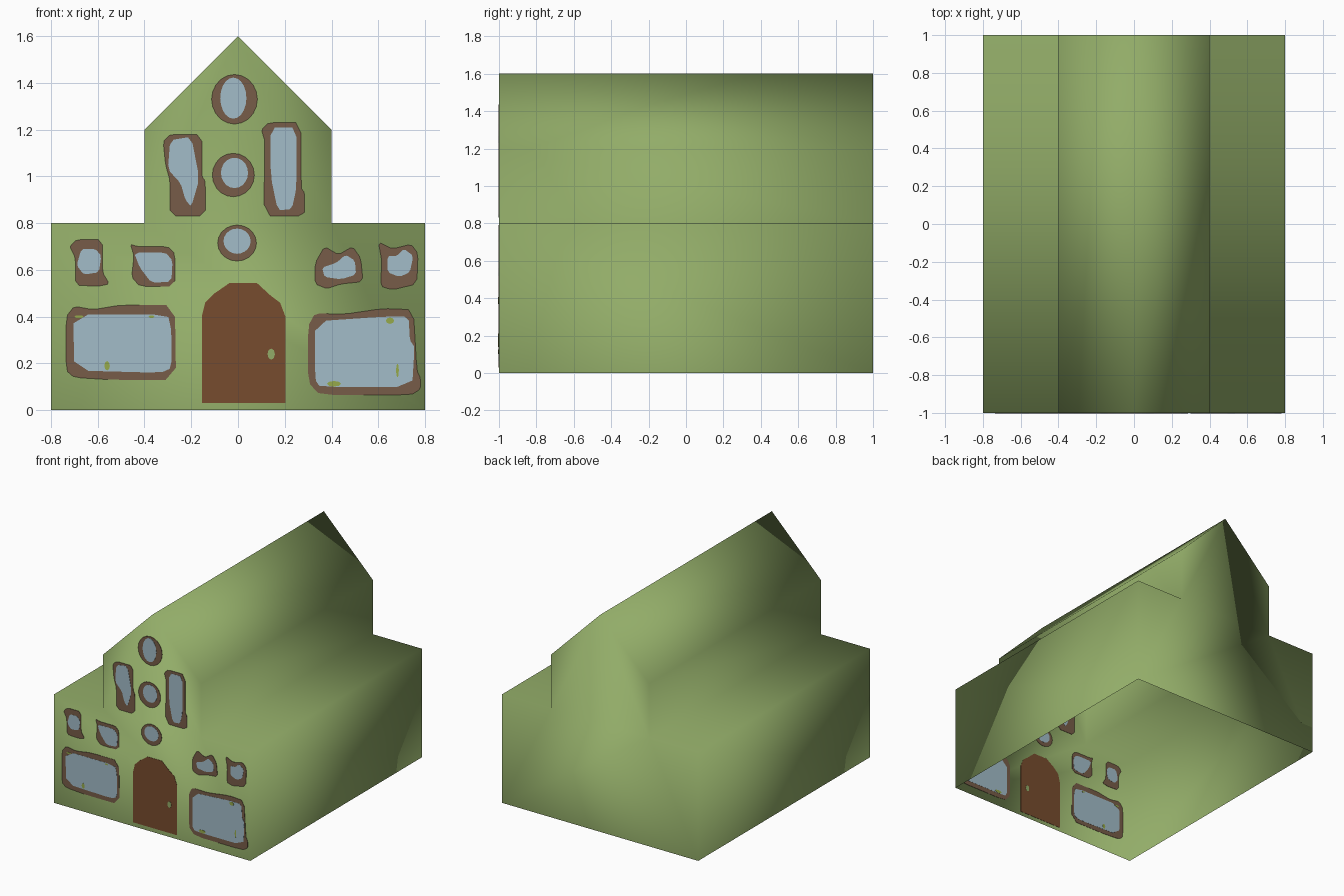
import bpy
import bmesh
from math import cos, sin, tau

cube = bpy.data.objects.get("Cube")
if cube:
    bpy.data.objects.remove(cube, do_unlink=True)


def linear(channel):
    c = channel / 255
    return c / 12.92 if c <= 0.04045 else ((c + 0.055) / 1.055) ** 2.4


def make_material(name, red, green, blue):
    mat = bpy.data.materials.new(name)
    mat.use_nodes = True
    colour = (linear(red), linear(green), linear(blue), 1)
    mat.diffuse_color = colour
    mat.node_tree.nodes["Principled BSDF"].inputs["Base Color"].default_value = colour
    return mat


WALL = make_material("wall green", 146, 172, 104)
TRIM = make_material("frame brown", 119, 92, 72)
GLASS = make_material("glass blue", 162, 188, 200)
DOOR = make_material("door brown", 119, 76, 46)
MOSS = make_material("moss green", 150, 170, 75)


def extrude_outline(name, outline, y_front, y_back, mat, open_bottom=False):
    """Extrude an (x, z) outline along y; the first edge can be left open."""
    bm = bmesh.new()
    front = [bm.verts.new((x, y_front, z)) for x, z in outline]
    back = [bm.verts.new((x, y_back, z)) for x, z in outline]
    bm.faces.new(front)
    bm.faces.new(back[::-1])
    for i in range(len(outline)):
        if open_bottom and i == 0:
            continue
        j = (i + 1) % len(outline)
        bm.faces.new((front[j], front[i], back[i], back[j]))
    if not open_bottom:
        bmesh.ops.recalc_face_normals(bm, faces=bm.faces[:])
    mesh = bpy.data.meshes.new(name)
    bm.to_mesh(mesh)
    bm.free()
    mesh.materials.append(mat)
    obj = bpy.data.objects.new(name, mesh)
    bpy.context.collection.objects.link(obj)
    return obj


def soften(points):
    """Trim each corner of an outline to give a hand-painted edge."""
    result = []
    for i, (x, z) in enumerate(points):
        for nx, nz in (points[i - 1], points[(i + 1) % len(points)]):
            result.append((x + (nx - x) * 0.16, z + (nz - z) * 0.16))
    return result


def plate(name, outline, mat, half):
    # The plate straddles the thin front wall, so it shows on both sides
    return extrude_outline(name, outline, -1 - half, -1 + half, mat)


def ellipse(x, z, rx, rz, count=20):
    return [(x + rx * cos(tau * i / count), z + rz * sin(tau * i / count))
            for i in range(count)]


def window(name, frame, glass):
    plate(name + "_frame", soften(frame), TRIM, 0.002)
    plate(name + "_glass", soften(glass), GLASS, 0.003)


def round_window(name, frame, glass):
    plate(name + "_frame", ellipse(*frame), TRIM, 0.002)
    plate(name + "_glass", ellipse(*glass), GLASS, 0.003)


# House shell: low wings, tall nave and gable, open underneath
half_profile = [(0.8, 0), (0.8, 0.8), (0.4, 0.8), (0.4, 1.2)]
profile = ([(-0.8, 0)] + half_profile + [(0, 1.6)]
           + [(-x, z) for x, z in half_profile[:0:-1]])
shell = extrude_outline("house_shell", profile, -1, 1, WALL, open_bottom=True)
shell.data.polygons.foreach_set("use_smooth", [True] * len(shell.data.polygons))

# Round windows up the middle
round_window("gable_window", (-0.015, 1.33, 0.098, 0.106), (-0.02, 1.335, 0.056, 0.088))
round_window("middle_window", (-0.02, 1.006, 0.09, 0.093), (-0.015, 1.015, 0.058, 0.065))
round_window("lower_window", (-0.004, 0.715, 0.083, 0.077), (-0.004, 0.723, 0.058, 0.054))

# Tall nave windows
window("right_tall_window",
       [(-.32, 1.15), (-.29, 1.18), (-.155, 1.18), (-.155, 1), (-.14, .98),
        (-.14, .83), (-.29, .83), (-.29, .98), (-.31, 1.05)],
       [(-.29, 1.155), (-.2, 1.17), (-.165, .99), (-.2, .87), (-.225, .9),
        (-.245, .97), (-.3, 1.03)])
window("left_tall_window",
       [(.1, 1.2), (.13, 1.23), (.27, 1.23), (.27, .95), (.285, .93),
        (.285, .83), (.11, .83), (.115, 1.15)],
       [(.14, 1.21), (.25, 1.21), (.25, .95), (.23, .86), (.17, .855), (.14, 1)])

# Small upper windows on the wings
window("right_outer_window",
       [(-.72, .7), (-.69, .73), (-.58, .73), (-.58, .59), (-.55, .54),
        (-.6, .53), (-.695, .535), (-.695, .65)],
       [(-.67, .69), (-.61, .69), (-.585, .66), (-.595, .59), (-.66, .58), (-.69, .62)])
window("right_inner_window",
       [(-.46, .71), (-.43, .7), (-.3, .7), (-.27, .67), (-.27, .53),
        (-.42, .53), (-.455, .57), (-.445, .66)],
       [(-.445, .675), (-.31, .675), (-.28, .64), (-.285, .55), (-.37, .545), (-.42, .61)])
window("left_inner_window",
       [(.33, .63), (.37, .7), (.43, .665), (.49, .7), (.525, .65),
        (.535, .55), (.44, .54), (.38, .52), (.33, .54)],
       [(.36, .61), (.42, .63), (.46, .665), (.5, .64), (.505, .58), (.44, .56), (.37, .57)])
window("left_outer_window",
       [(.6, .72), (.66, .69), (.74, .71), (.77, .67), (.765, .54),
        (.66, .515), (.61, .53), (.615, .64)],
       [(.64, .66), (.68, .66), (.71, .69), (.75, .66), (.735, .59), (.69, .57), (.64, .59)])

# Wide ground-floor windows
window("right_wide_window",
       [(-.735, .4), (-.7, .445), (-.62, .43), (-.5, .45), (-.27, .45),
        (-.265, .13), (-.54, .13), (-.7, .14), (-.735, .17)],
       [(-.705, .41), (-.3, .41), (-.285, .34), (-.285, .18), (-.33, .16), (-.7, .17)])
window("left_wide_window",
       [(.3, .36), (.33, .415), (.45, .41), (.62, .435), (.75, .43),
        (.765, .17), (.78, .14), (.78, .09), (.74, .065), (.35, .065), (.3, .12)],
       [(.33, .38), (.62, .4), (.73, .4), (.735, .3), (.755, .27),
        (.745, .1), (.35, .1), (.33, .13)])

# Arched door with a knob
door = [(-.155, .03), (.203, .03), (.203, .4), (.18, .46), (.14, .49), (.08, .545),
        (-.035, .545), (-.1, .5), (-.14, .46), (-.155, .4)]
plate("door", door, DOOR, 0.002)
plate("door_knob", ellipse(0.142, 0.24, 0.016, 0.024, 8), WALL, 0.003)

# Moss flecks on the wide windows
flecks = [(-.56, .19, .012, .02), (-.68, .4, .02, .006), (-.37, .4, .012, .006),
          (.41, .113, .03, .012), (.65, .383, .018, .014), (.682, .17, .006, .03)]
for number, fleck in enumerate(flecks, 1):
    plate(f"moss_fleck_{number}", ellipse(*fleck, 8), MOSS, 0.004)
